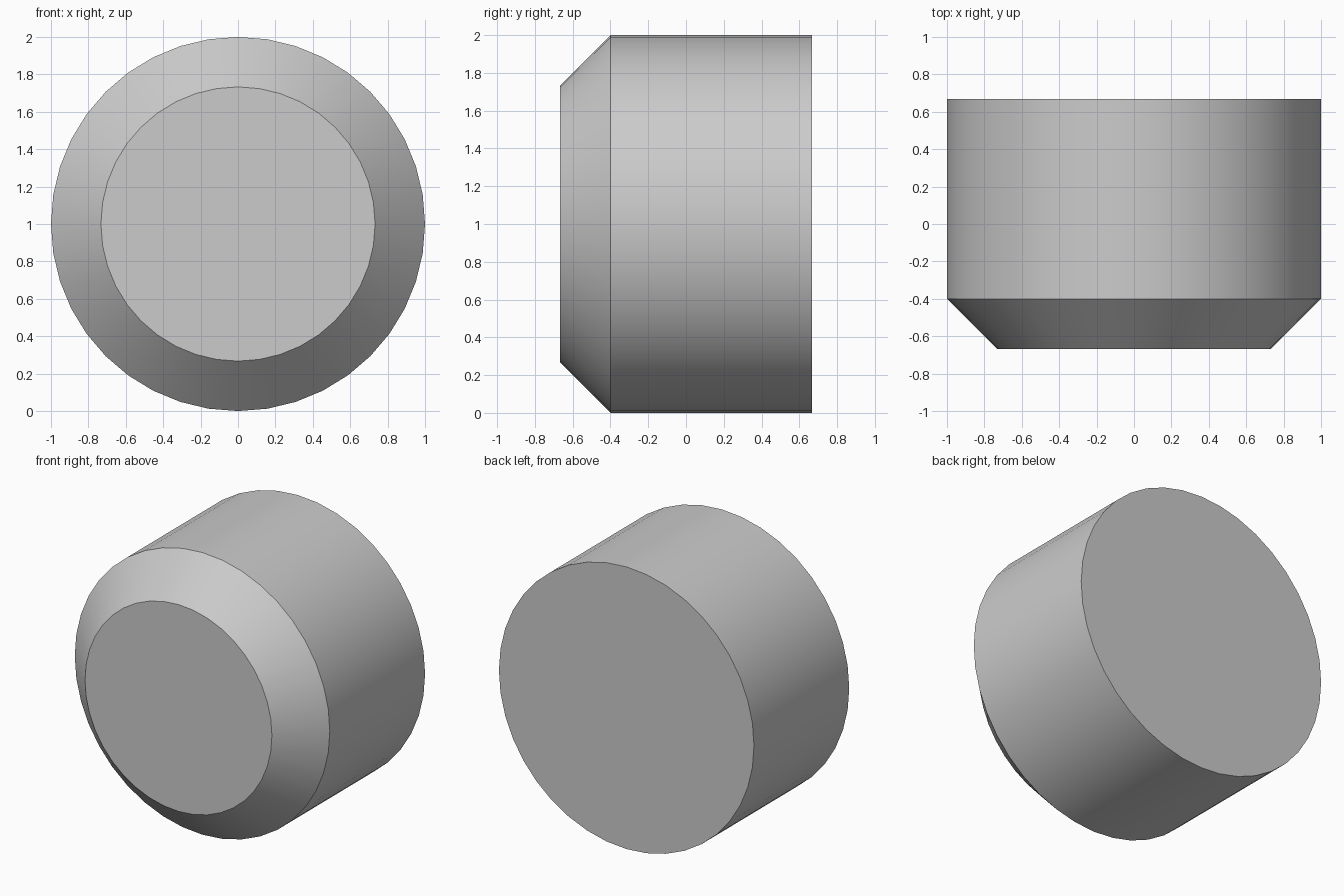
import bpy, bmesh, math

if "Cube" in bpy.data.objects:
    bpy.data.objects.remove(bpy.data.objects["Cube"])

SIDES = 40
# Profile along the y axis: (y, radius), front face to back face
PROFILE = [(-0.667, 0.733), (-0.40, 1.0), (0.667, 1.0)]

# Chamfered round plug, lying on its side
bm = bmesh.new()
rings = []
for y, r in PROFILE:
    rings.append([bm.verts.new((r * math.sin(2 * math.pi * i / SIDES), y,
                                1 + r * math.cos(2 * math.pi * i / SIDES)))
                  for i in range(SIDES)])

# Side walls
for a, b in zip(rings, rings[1:]):
    for i in range(SIDES):
        j = (i + 1) % SIDES
        bm.faces.new((a[i], a[j], b[j], b[i]))

# End caps
bm.faces.new(rings[0])
bm.faces.new(rings[-1])
bmesh.ops.recalc_face_normals(bm, faces=bm.faces)

mesh = bpy.data.meshes.new("chamfered_cylinder")
bm.to_mesh(mesh)
bm.free()
obj = bpy.data.objects.new("chamfered_cylinder", mesh)
bpy.context.collection.objects.link(obj)

# Smooth walls, crisp rims
bpy.context.view_layer.objects.active = obj
obj.select_set(True)
bpy.ops.object.shade_smooth_by_angle(angle=math.radians(30))
